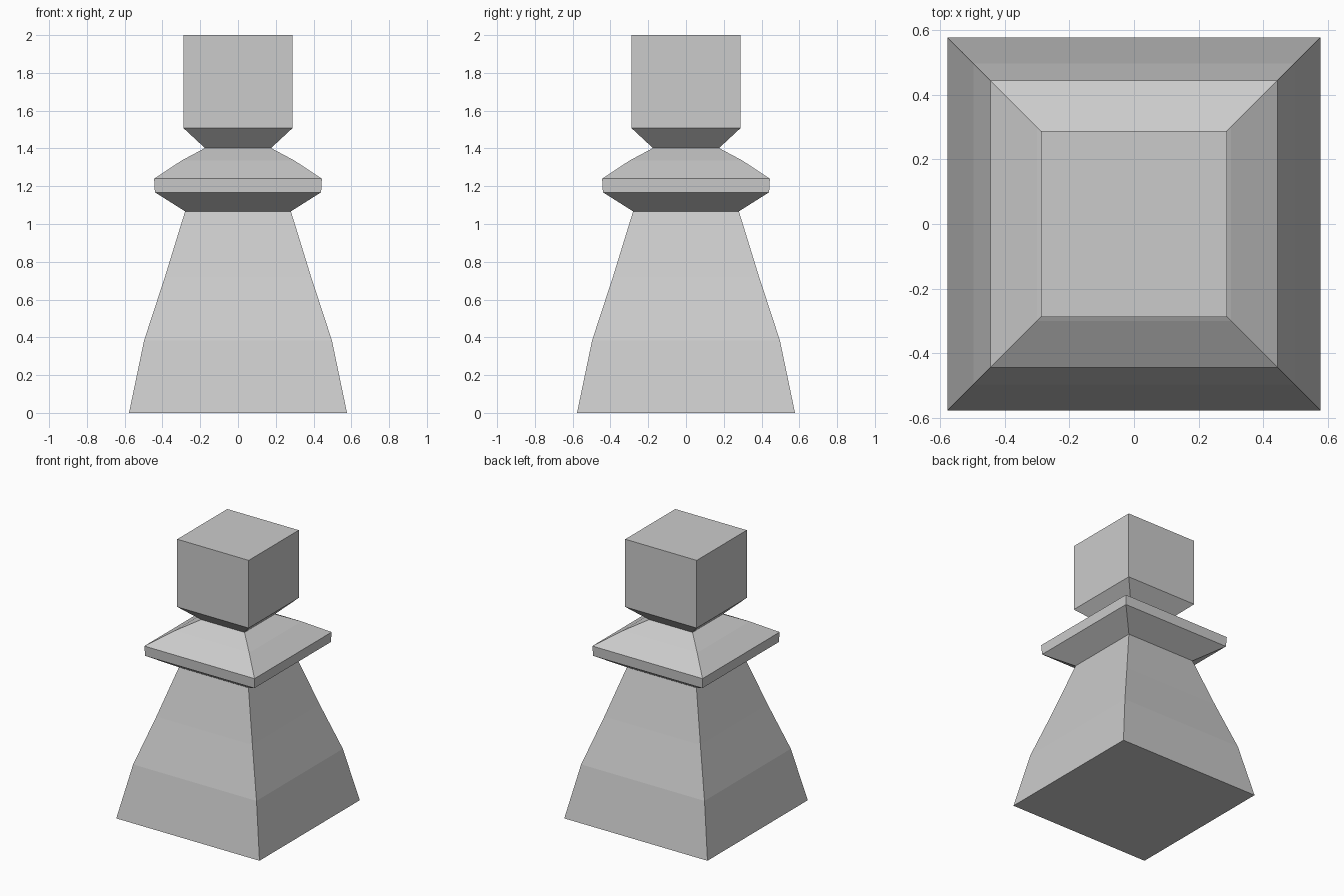
import bpy
import bmesh

cube = bpy.data.objects.get("Cube")
if cube:
    bpy.data.objects.remove(cube, do_unlink=True)

# Single stone colour
grey = bpy.data.materials.new("light_grey")
grey.use_nodes = True
colour = (0.6, 0.6, 0.6, 1)
grey.diffuse_color = colour
grey.node_tree.nodes["Principled BSDF"].inputs["Base Color"].default_value = colour

CORNERS = ((-1, -1), (1, -1), (1, 1), (-1, 1))


def square_stack(name, profile, cap_bottom=False, cap_top=False):
    """Skin a stack of square rings given as (half width, height)."""
    bm = bmesh.new()
    rings = [[bm.verts.new((x * r, y * r, z)) for x, y in CORNERS]
             for r, z in profile]
    for low, high in zip(rings, rings[1:]):
        for i in range(4):
            j = (i + 1) % 4
            bm.faces.new((low[i], low[j], high[j], high[i]))
    if cap_bottom:
        bm.faces.new(rings[0][::-1])
    if cap_top:
        bm.faces.new(rings[-1])
    mesh = bpy.data.meshes.new(name)
    bm.to_mesh(mesh)
    bm.free()
    mesh.materials.append(grey)
    obj = bpy.data.objects.new(name, mesh)
    bpy.context.collection.objects.link(obj)
    return obj


# Flared body, meeting the collar at the waist
waist = (0.28, 1.067)
square_stack("body", [(0.577, 0), (0.497, 0.384), (0.387, 0.72), waist],
             cap_bottom=True)

# Overhanging collar, narrowing to the neck
neck = (0.175, 1.402)
square_stack("collar", [waist, (0.44, 1.168), (0.444, 1.24), (0.3, 1.335), neck])

# Cube head on a tapered underside
square_stack("head", [neck, (0.288, 1.507), (0.288, 2)], cap_top=True)
